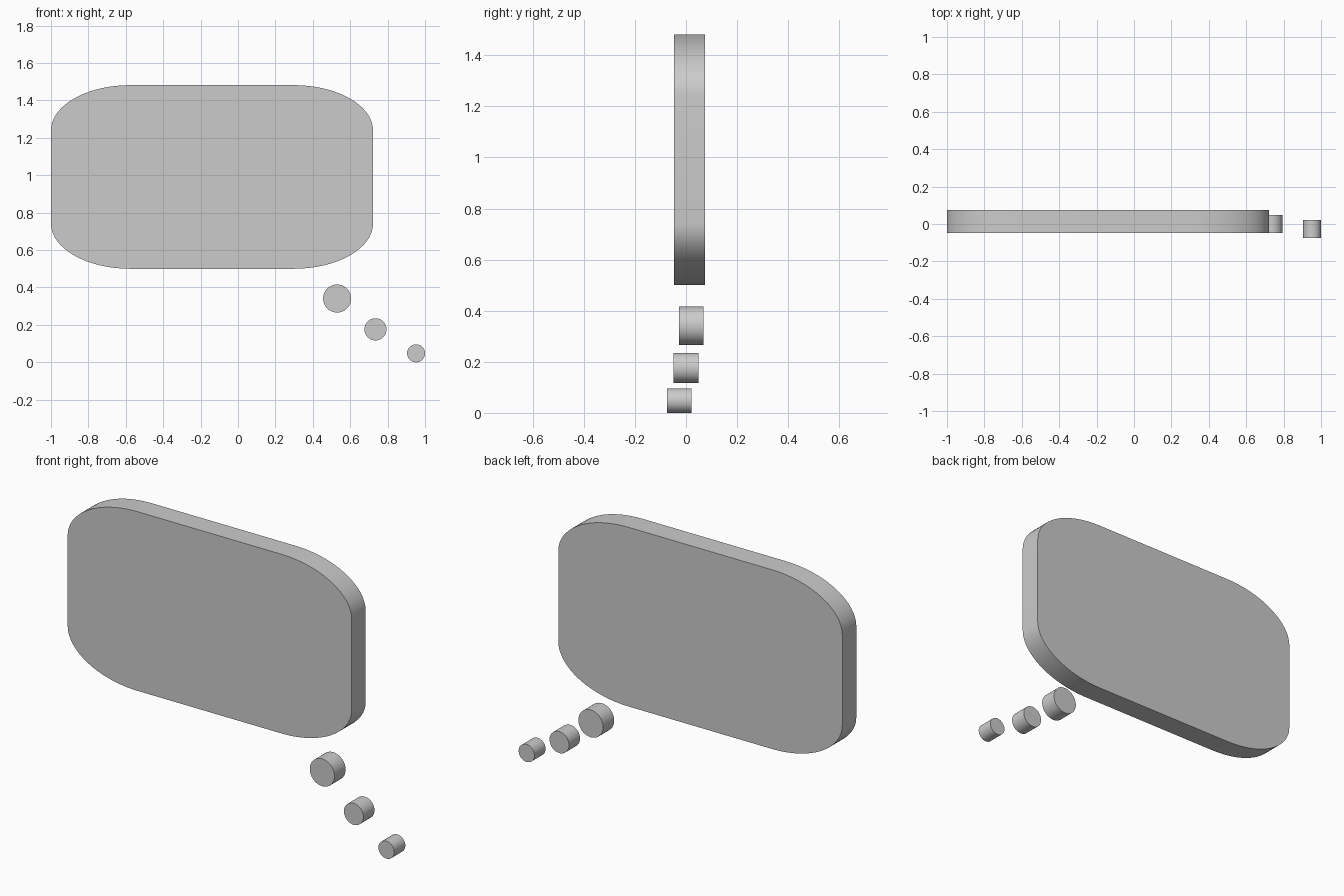
import bpy, bmesh
from math import pi, cos, sin, radians

if "Cube" in bpy.data.objects:
    bpy.data.objects.remove(bpy.data.objects["Cube"])


def extrude_profile(name, outline, y0, y1):
    """Solid prism from an x/z outline, running from y0 to y1."""
    bm = bmesh.new()
    face = bm.faces.new([bm.verts.new((x, y0, z)) for x, z in outline])
    ext = bmesh.ops.extrude_face_region(bm, geom=[face], use_keep_orig=True)
    moved = [g for g in ext["geom"] if isinstance(g, bmesh.types.BMVert)]
    bmesh.ops.translate(bm, verts=moved, vec=(0, y1 - y0, 0))
    bmesh.ops.recalc_face_normals(bm, faces=bm.faces)
    mesh = bpy.data.meshes.new(name)
    bm.to_mesh(mesh)
    bm.free()
    obj = bpy.data.objects.new(name, mesh)
    bpy.context.collection.objects.link(obj)
    bpy.ops.object.select_all(action='DESELECT')
    obj.select_set(True)
    bpy.context.view_layer.objects.active = obj
    bpy.ops.object.shade_smooth_by_angle(angle=radians(30))
    return obj


def arc(cx, cz, rx, rz, start, sweep, steps):
    return [(cx + rx * cos(start + sweep * i / steps),
             cz + rz * sin(start + sweep * i / steps)) for i in range(steps + 1)]


# Main bubble: slab with elliptical corners
x0, x1, z0, z1 = -1.0, 0.722, 0.5, 1.482
rx, rz = 0.425, 0.242
corners = [(x1 - rx, z1 - rz), (x0 + rx, z1 - rz), (x0 + rx, z0 + rz), (x1 - rx, z0 + rz)]
outline = []
for i, (cx, cz) in enumerate(corners):
    outline += arc(cx, cz, rx, rz, i * pi / 2, pi / 2, 16)
extrude_profile("bubble_panel", outline, -0.047, 0.075)

# Trailing discs, shrinking and stepping forward
discs = [("large_disc", 0.53, 0.341, 0.075, -0.028),
         ("medium_disc", 0.735, 0.176, 0.059, -0.048),
         ("small_disc", 0.952, 0.048, 0.048, -0.075)]
for name, cx, cz, r, y in discs:
    extrude_profile(name, arc(cx, cz, r, r, 0, 2 * pi, 48)[:-1], y, y + 0.096)
